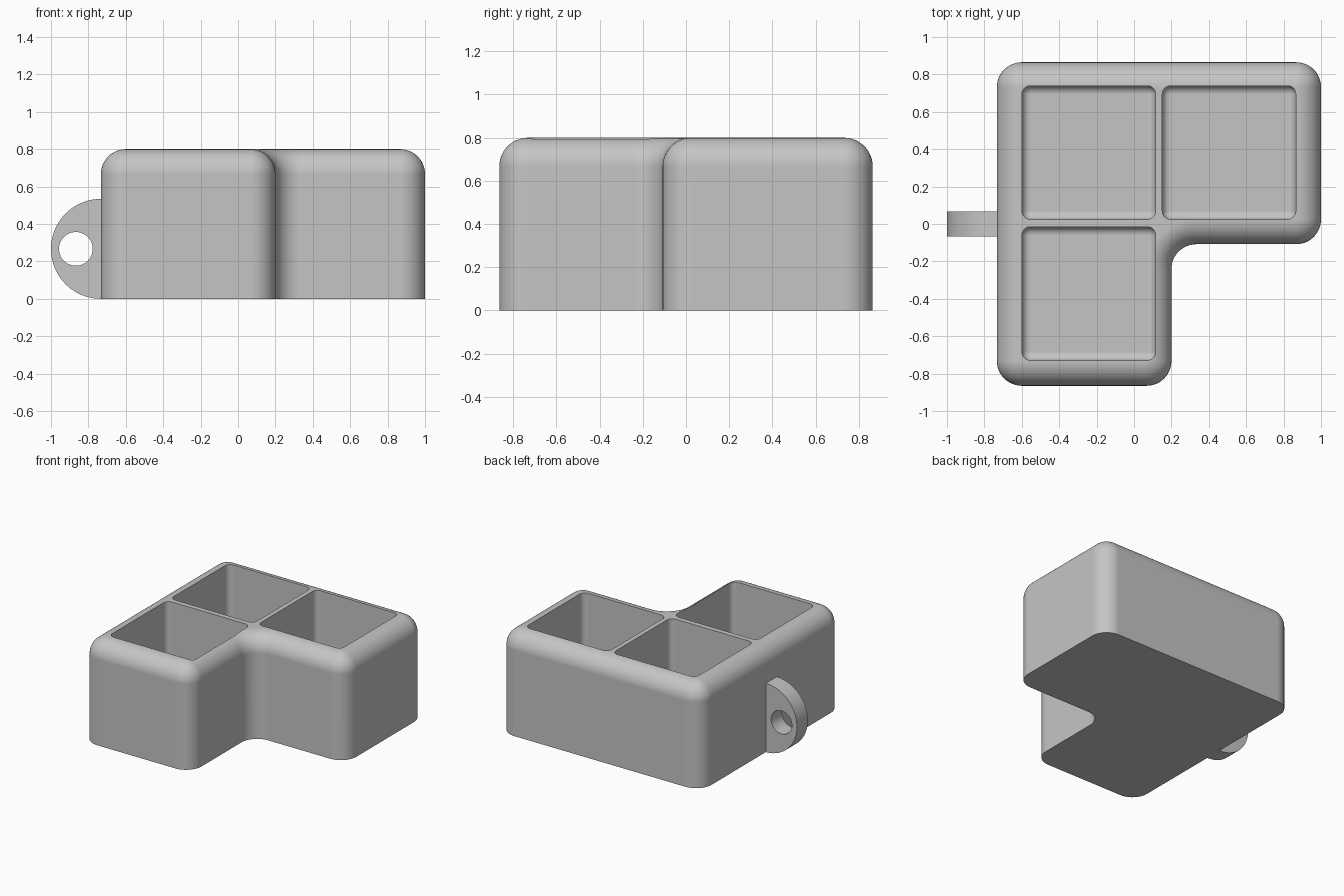
import bpy, bmesh
from math import sin, cos, pi
from mathutils import Vector

if "Cube" in bpy.data.objects:
    bpy.data.objects.remove(bpy.data.objects["Cube"], do_unlink=True)

grey = bpy.data.materials.new("plain_grey")
grey.use_nodes = True
colour = (0.56, 0.56, 0.56, 1)
grey.diffuse_color = colour
grey.node_tree.nodes["Principled BSDF"].inputs["Base Color"].default_value = colour

R = 0.133        # wall thickness, also the outer rounding
STEPS = 12


def outline(corners, r, inset=0.0):
    """Right-angled anticlockwise outline with rounded corners, moved inward by inset."""
    pts = [Vector(c) for c in corners]
    out = []
    for i, p in enumerate(pts):
        a = (p - pts[i - 1]).normalized()
        b = (pts[(i + 1) % len(pts)] - p).normalized()
        convex = a.cross(b) > 0
        radius = r - inset if convex else r + inset
        centre = p + (b - a) * r
        side = 1 if convex else -1
        for k in range(STEPS + 1):
            t = k * pi / 2 / STEPS
            if convex:
                out.append(centre + radius * (a * sin(t) - b * cos(t)))
            else:
                out.append(centre + radius * (a * sin(t) - b * cos(t)))
    return out


def loft(name, rings):
    """Closed solid through rings of 3D points."""
    bm = bmesh.new()
    loops = [[bm.verts.new(p) for p in ring] for ring in rings]
    n = len(loops[0])
    for low, high in zip(loops, loops[1:]):
        for i in range(n):
            j = (i + 1) % n
            bm.faces.new((low[i], low[j], high[j], high[i]))
    bm.faces.new(loops[0][::-1])
    bm.faces.new(loops[-1])
    bmesh.ops.remove_doubles(bm, verts=bm.verts, dist=1e-5)
    bmesh.ops.recalc_face_normals(bm, faces=bm.faces)
    mesh = bpy.data.meshes.new(name)
    bm.to_mesh(mesh)
    bm.free()
    mesh.materials.append(grey)
    obj = bpy.data.objects.new(name, mesh)
    bpy.context.collection.objects.link(obj)
    return obj


def at_z(points, z):
    return [(p.x, p.y, z) for p in points]


def activate(obj):
    bpy.ops.object.select_all(action="DESELECT")
    obj.select_set(True)
    bpy.context.view_layer.objects.active = obj


def cut(obj, cutter):
    mod = obj.modifiers.new("cut", "BOOLEAN")
    mod.operation = "DIFFERENCE"
    mod.solver = "EXACT"
    mod.object = cutter
    activate(obj)
    bpy.ops.object.modifier_apply(modifier=mod.name)
    bpy.data.objects.remove(cutter, do_unlink=True)


def finish(obj):
    activate(obj)
    bpy.ops.object.shade_smooth_by_angle()
    obj.modifiers.new("even_shading", "WEIGHTED_NORMAL").keep_sharp = True


# L-shaped body with a rounded top edge
HEIGHT = 0.8
ell = [(-0.733, -0.865), (0.2, -0.865), (0.2, -0.108),
       (1.0, -0.108), (1.0, 0.865), (-0.733, 0.865)]
rings = [at_z(outline(ell, R), 0)]
for k in range(STEPS + 1):
    t = k * pi / 2 / STEPS
    rings.append(at_z(outline(ell, R, R * (1 - cos(t))), HEIGHT - R + R * sin(t)))
body = loft("body", rings)

# three square pockets with rounded floors
SIZE, FLOOR, FILLET = 0.714, 0.133, 0.045
for x, y in [(-0.599, 0.025), (0.151, 0.025), (-0.599, -0.729)]:
    square = [(x, y), (x + SIZE, y), (x + SIZE, y + SIZE), (x, y + SIZE)]
    rings = []
    for k in range(STEPS + 1):
        t = k * pi / 2 / STEPS
        rings.append(at_z(outline(square, FILLET, FILLET * (1 - sin(t))),
                          FLOOR + FILLET * (1 - cos(t))))
    rings.append(at_z(outline(square, FILLET), HEIGHT + 0.1))
    cut(body, loft("pocket_cutter", rings))
finish(body)

# half-round hanging tab with a hole
TAB, HALF = 0.267, 0.067
arc = [(-0.733 - TAB * sin(pi * k / 40), TAB - TAB * cos(pi * k / 40)) for k in range(41)]
arc += [(-0.715, 2 * TAB), (-0.715, 0)]
tab = loft("hanging_tab", [[(x, y, z) for x, z in arc] for y in (-HALF, HALF)])
circle = [(-0.867 + 0.09 * cos(pi * k / 24), TAB + 0.09 * sin(pi * k / 24)) for k in range(48)]
cut(tab, loft("hole_cutter", [[(x, y, z) for x, z in circle] for y in (-0.2, 0.2)]))
finish(tab)
